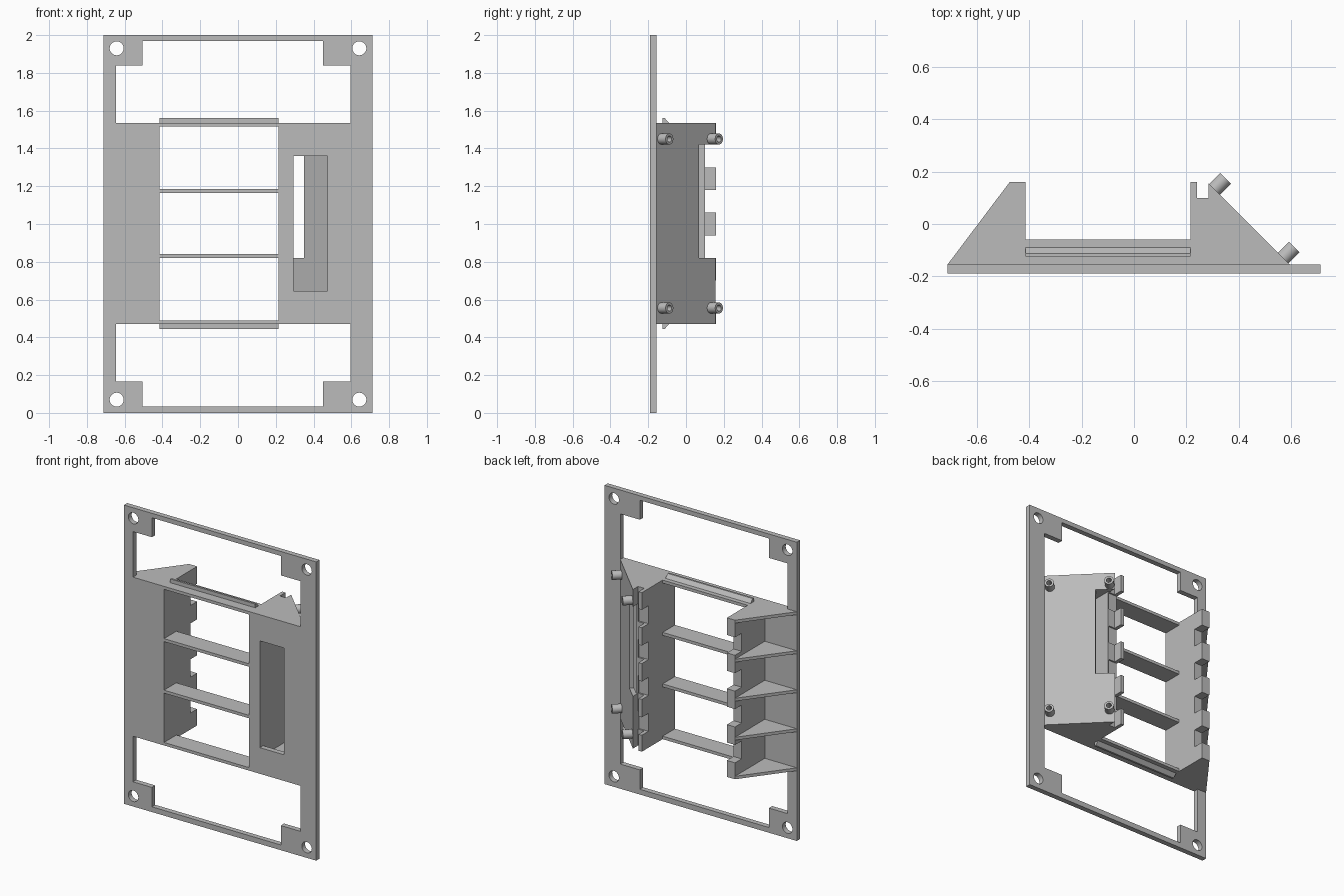
import bpy, bmesh, math
from mathutils import Vector, Matrix

old = bpy.data.objects.get("Cube")
if old:
    bpy.data.objects.remove(old, do_unlink=True)

grey = bpy.data.materials.new("light grey")
grey.use_nodes = True
GREY = (0.5, 0.5, 0.5, 1)
grey.diffuse_color = GREY
grey.node_tree.nodes["Principled BSDF"].inputs["Base Color"].default_value = GREY


def finish(name, bm):
    bmesh.ops.recalc_face_normals(bm, faces=bm.faces)
    mesh = bpy.data.meshes.new(name)
    bm.to_mesh(mesh)
    bm.free()
    mesh.materials.append(grey)
    obj = bpy.data.objects.new(name, mesh)
    bpy.context.collection.objects.link(obj)
    return obj


def prism(name, points, lo, hi, axis="z"):
    """Extrude a 2D outline along an axis; the outline uses the other two axes in order."""
    place = {"x": lambda a, b, h: (h, a, b),
             "y": lambda a, b, h: (a, h, b),
             "z": lambda a, b, h: (a, b, h)}[axis]
    bm = bmesh.new()
    face = bm.faces.new([bm.verts.new(place(a, b, lo)) for a, b in points])
    out = bmesh.ops.extrude_face_region(bm, geom=[face])
    moved = [v for v in out["geom"] if isinstance(v, bmesh.types.BMVert)]
    bmesh.ops.translate(bm, verts=moved, vec=Vector(place(0, 0, hi - lo)))
    return finish(name, bm)


def box(name, x0, x1, y0, y1, z0, z1):
    return prism(name, [(x0, y0), (x1, y0), (x1, y1), (x0, y1)], z0, z1)


def cylinder(name, radius, start, end, sides=32):
    start, end = Vector(start), Vector(end)
    turn = (end - start).to_track_quat("Z", "Y").to_matrix().to_4x4()
    bm = bmesh.new()
    bmesh.ops.create_cone(bm, cap_ends=True, segments=sides, radius1=radius, radius2=radius,
                          depth=(end - start).length,
                          matrix=Matrix.Translation((start + end) / 2) @ turn)
    return finish(name, bm)


def cut(obj, cutters):
    """Subtract the cutters, keep the result and drop the cutters."""
    for c in cutters:
        c.hide_render = True
        mod = obj.modifiers.new("cut", "BOOLEAN")
        mod.operation, mod.solver, mod.object = "DIFFERENCE", "EXACT", c
    bpy.context.view_layer.update()
    done = bpy.data.meshes.new_from_object(
        obj.evaluated_get(bpy.context.evaluated_depsgraph_get()))
    obj.modifiers.clear()
    obj.data = done
    for c in cutters:
        bpy.data.objects.remove(c, do_unlink=True)


def smooth(obj):
    bpy.ops.object.select_all(action="DESELECT")
    obj.select_set(True)
    bpy.context.view_layer.objects.active = obj
    bpy.ops.object.shade_smooth_by_angle(angle=math.radians(35))


FRONT, BACK = -0.19, -0.155        # faceplate faces
LOW, HIGH = 0.47, 1.535            # height span of the middle structure
IN_L, IN_R = -0.415, 0.215         # bay opening
NOTCHES = [0.58 + 0.24 * i for i in range(4)]

# Faceplate with openings, bay windows, slot and screw holes
plate = box("faceplate", -0.7125, 0.7125, FRONT, BACK, 0, 2)
opening = [(-0.645, HIGH), (0.595, HIGH), (0.595, 1.84), (0.45, 1.84),
           (0.45, 1.97), (-0.505, 1.97), (-0.505, 1.84), (-0.645, 1.84)]
cutters = [prism("upper_cut", opening, -0.3, 0, "y"),
           prism("lower_cut", [(x, 2.005 - z) for x, z in opening], -0.3, 0, "y"),
           box("slot_cut", 0.295, 0.475, -0.3, 0, 0.645, 1.36)]
for z0, z1 in ((0.49, 0.82), (0.84, 1.165), (1.185, 1.515)):
    cutters.append(box("bay_cut", IN_L, IN_R, -0.3, 0, z0, z1))
for x in (-0.6425, 0.6425):
    for z in (0.07, 1.93):
        cutters.append(cylinder("hole_cut", 0.037, (x, -0.3, z), (x, 0, z)))
cut(plate, cutters)
smooth(plate)

# Shelves between the bays
for z in (LOW, 0.82, 1.165, 1.515):
    box("shelf", IN_L - 0.01, IN_R + 0.01, BACK - 0.005, -0.06, z, z + 0.02)

# Snap ridges above and below the bays
for name, z, s in (("upper_ridge", HIGH, 1), ("lower_ridge", LOW, -1)):
    prism(name, [(-0.125, z - s * 0.005), (-0.125, z + s * 0.025), (-0.112, z + s * 0.025),
                 (-0.09, z), (-0.09, z - s * 0.005)], IN_L, IN_R, "x")

# Notched side wall with gussets
wall = box("side_wall", -0.475, IN_L, BACK - 0.005, 0.16, LOW, HIGH)
cut(wall, [box("notch_cut", -0.5, -0.4, 0.09, 0.3, z, z + 0.12) for z in NOTCHES])
for i in range(5):
    z = LOW + i * (HIGH - LOW - 0.02) / 4
    prism("gusset", [(-0.7125, BACK), (-0.47, BACK), (-0.47, 0.16), (-0.475, 0.16)], z, z + 0.02)

# Angled housing: solid wedge with a groove, pocket, wall notches and a panel cut-out
housing = prism("angled_housing",
                [(IN_R, BACK), (0.595, BACK), (0.285, 0.155), (0.285, 0.1),
                 (0.24, 0.1), (0.24, 0.16), (IN_R, 0.16)], LOW, HIGH)
cutters = [prism("pocket_cut", [(0.295, -0.17), (0.57, -0.17), (0.295, 0.105)], 0.58, 1.42),
           prism("panel_cut", [(0.295, 0), (0.295, 0.1), (0.28, 0.1), (0.28, 0.2),
                               (0.5, 0.2), (0.335, 0.035)], 0.82, 1.42)]
cutters += [box("notch_cut", 0.2, 0.285, 0.09, 0.3, z, z + 0.12) for z in NOTCHES]
cut(housing, cutters)

# Hollow mounting pegs standing square to the angled panel
out = Vector((1, 1, 0)).normalized()
for x, y in ((0.3075, 0.1325), (0.57, -0.13)):
    for z in (0.555, 1.45):
        base = Vector((x, y, z))
        peg = cylinder("mounting_peg", 0.029, base - out * 0.004, base + out * 0.06, 24)
        cut(peg, [cylinder("bore_cut", 0.016, base + out * 0.002, base + out * 0.1, 24)])
        smooth(peg)
